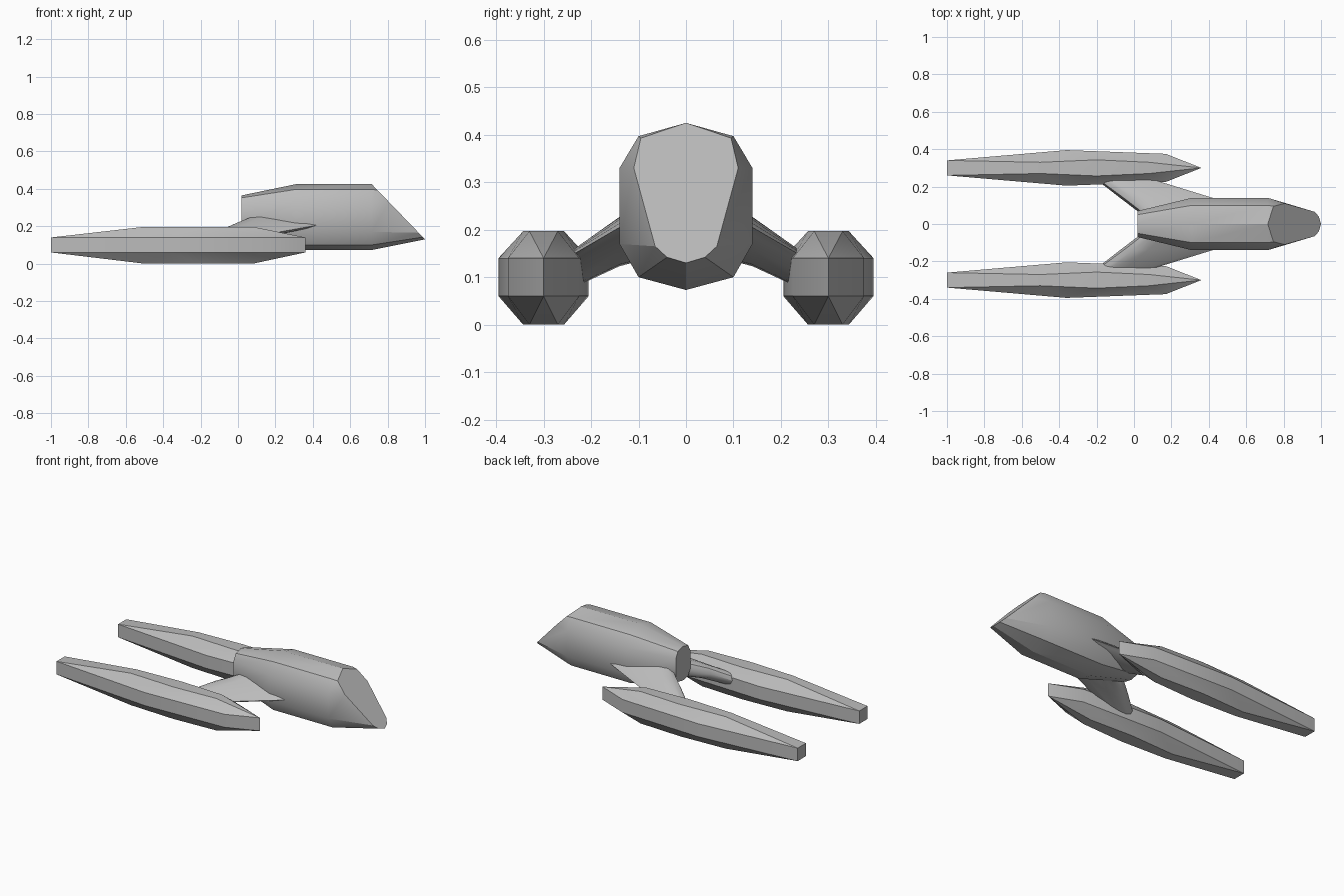
import bpy, bmesh
from math import radians

cube = bpy.data.objects.get("Cube")
if cube:
    bpy.data.objects.remove(cube, do_unlink=True)

hull_grey = bpy.data.materials.new("hull_grey")
hull_grey.use_nodes = True
hull_grey.diffuse_color = (0.5, 0.5, 0.5, 1)
hull_grey.node_tree.nodes["Principled BSDF"].inputs["Base Color"].default_value = (0.5, 0.5, 0.5, 1)


def finish(bm, name, angle=30):
    bmesh.ops.recalc_face_normals(bm, faces=bm.faces)
    mesh = bpy.data.meshes.new(name)
    bm.to_mesh(mesh)
    bm.free()
    mesh.materials.append(hull_grey)
    obj = bpy.data.objects.new(name, mesh)
    bpy.context.collection.objects.link(obj)
    bpy.ops.object.select_all(action='DESELECT')
    obj.select_set(True)
    bpy.context.view_layer.objects.active = obj
    bpy.ops.object.shade_smooth_by_angle(angle=radians(angle))
    return obj


def loft(name, rings, angle=30):
    """Skin matching closed rings of points and cap both ends."""
    bm = bmesh.new()
    loops = [[bm.verts.new(p) for p in ring] for ring in rings]
    for a, b in zip(loops, loops[1:]):
        for i in range(len(a)):
            j = (i + 1) % len(a)
            bm.faces.new((a[i], a[j], b[j], b[i]))
    bm.faces.new(loops[0])
    bm.faces.new(loops[-1])
    bmesh.ops.remove_doubles(bm, verts=bm.verts, dist=0.0005)
    return finish(bm, name, angle)


def mirrored(half, place_x):
    """Full ring from a half profile running top to bottom."""
    full = half + [(-y, z) for y, z in half[-2:0:-1]]
    return [(place_x(z), y, z) for y, z in full]


# Main hull: narrow tail, constant body, slanted front window
tail = [(0, .365), (.05, .352), (.07, .315), (.07, .2), (.05, .165), (0, .155)]
body = [(0, .425), (.1, .397), (.14, .33), (.14, .17), (.1, .1), (0, .073)]
window = [(0, .425), (.095, .393), (.11, .33), (.065, .165), (.04, .142), (0, .13)]
loft("main_hull", [
    mirrored(tail, lambda z: .02),
    mirrored(body, lambda z: .31),
    mirrored(body, lambda z: .715),
    mirrored(window, lambda z: .715 + (.425 - z) * .966),
])

# Engine pod outlines: x and half width
waist = [(-1, .04), (-.36, .095), (.17, .075), (.36, 0)]
deck = [(-.5, .03), (-.2, .043), (.08, .03)]

# Pylon stations: y, rear x, front x, middle z, half thickness
stations = [(.06, .03, .48, .195, .06), (.14, -.075, .42, .165, .05),
            (.26, -.23, .03, .095, .035)]
# Pylon section: chord fraction and relative height
foil = [(0, 0), (.04, .6), (.14, .95), (.3, 1), (.6, .65), (.9, .25), (1, 0)]
section = foil + [(t, -h) for t, h in foil[-2:0:-1]]

for side, label in ((1, "left"), (-1, "right")):
    # Engine pod
    bm = bmesh.new()
    for outline, levels in ((waist, (.06, .14)), (deck, (0, .197))):
        for x, w in outline:
            for z in levels:
                for s in ((-1, 1) if w else (1,)):
                    bm.verts.new((x, side * .3 + s * w, z))
    bmesh.ops.convex_hull(bm, input=bm.verts)
    bmesh.ops.dissolve_limit(bm, angle_limit=radians(1), verts=bm.verts, edges=bm.edges)
    finish(bm, label + "_engine_pod")

    # Swept pylon joining pod and hull
    loft(label + "_pylon", [
        [(x0 + (x1 - x0) * t, side * y, zm + h * thick + .04 * t) for t, h in section]
        for y, x0, x1, zm, thick in stations], 40)
